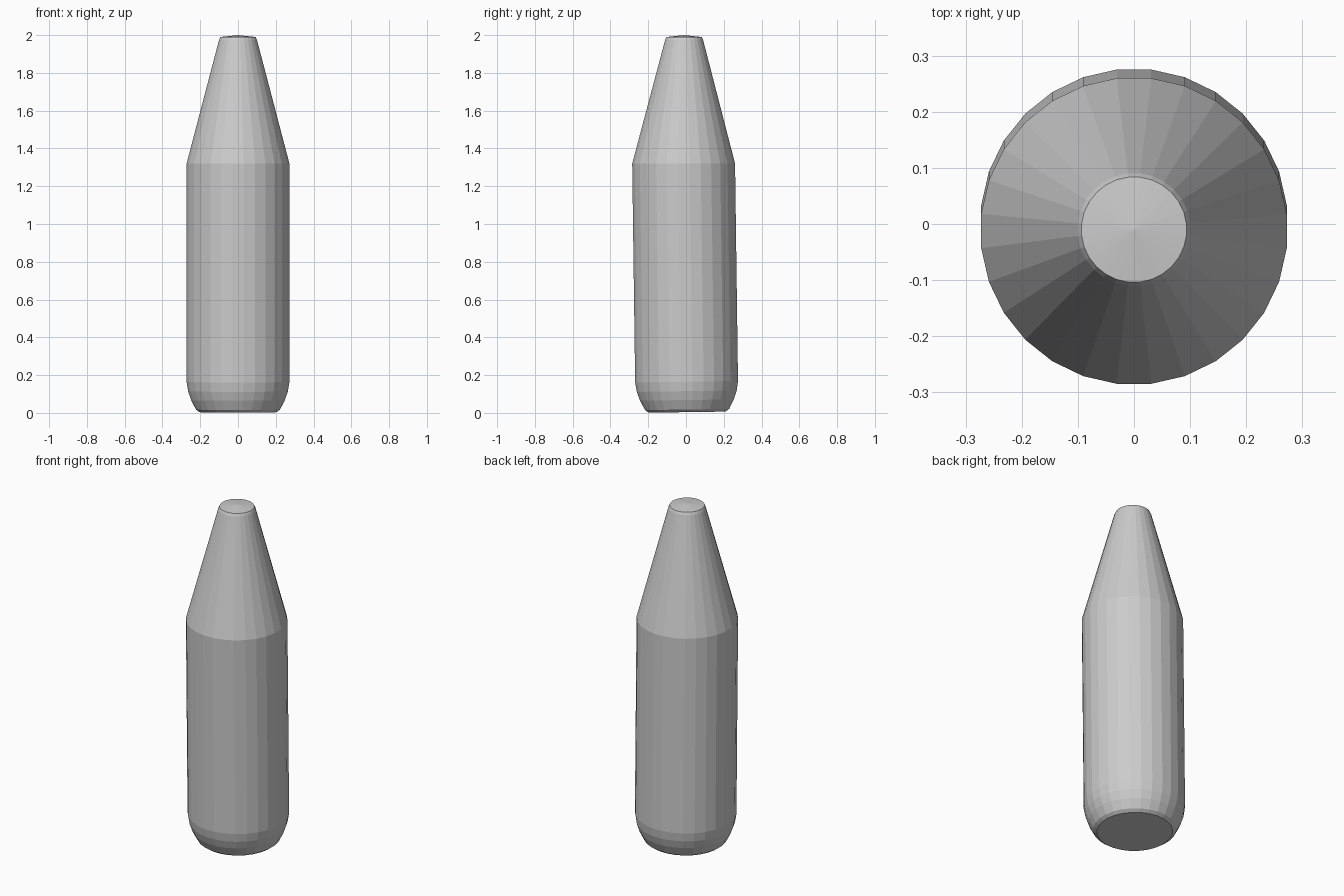
import bpy
import bmesh
from math import cos, sin, pi

cube = bpy.data.objects.get("Cube")
if cube:
    bpy.data.objects.remove(cube, do_unlink=True)

# Single plain grey
grey = bpy.data.materials.new("light grey")
grey.use_nodes = True
colour = (0.6, 0.6, 0.6, 1)
grey.diffuse_color = colour
grey.node_tree.nodes["Principled BSDF"].inputs["Base Color"].default_value = colour

SIDES = 28
# Profile: radius, height, depth offset of the slightly leaning axis
PROFILE = [
    (0.205, 0.004, 0.006), (0.224, 0.018, 0.006), (0.25, 0.068, 0.005),
    (0.266, 0.115, 0.004), (0.274, 0.165, 0.003), (0.274, 1.32, -0.0125),
    (0.101, 1.975, -0.01), (0.094, 1.99, -0.01),
]

bm = bmesh.new()
rings = []
for radius, height, offset in PROFILE:
    ring = []
    for i in range(SIDES):
        a = 2 * pi * (i + 0.5) / SIDES
        y = radius * sin(a)
        # The base tilts a little with the lean
        tilt = 0.014 * y if height < 1 else 0
        ring.append(bm.verts.new((radius * cos(a), y + offset, max(0, height + tilt))))
    rings.append(ring)

# Walls of the rounded base, barrel and cone
for low, high in zip(rings, rings[1:]):
    for i in range(SIDES):
        j = (i + 1) % SIDES
        bm.faces.new((low[i], low[j], high[j], high[i]))

# Flat base and faintly domed tip
bm.faces.new(rings[0][::-1])
tip = bm.verts.new((0, -0.01, 2))
for i in range(SIDES):
    bm.faces.new((rings[-1][i], rings[-1][(i + 1) % SIDES], tip))
bmesh.ops.recalc_face_normals(bm, faces=bm.faces)

mesh = bpy.data.meshes.new("tapered_bottle")
bm.to_mesh(mesh)
bm.free()
mesh.materials.append(grey)
bottle = bpy.data.objects.new("tapered_bottle", mesh)
bpy.context.collection.objects.link(bottle)
